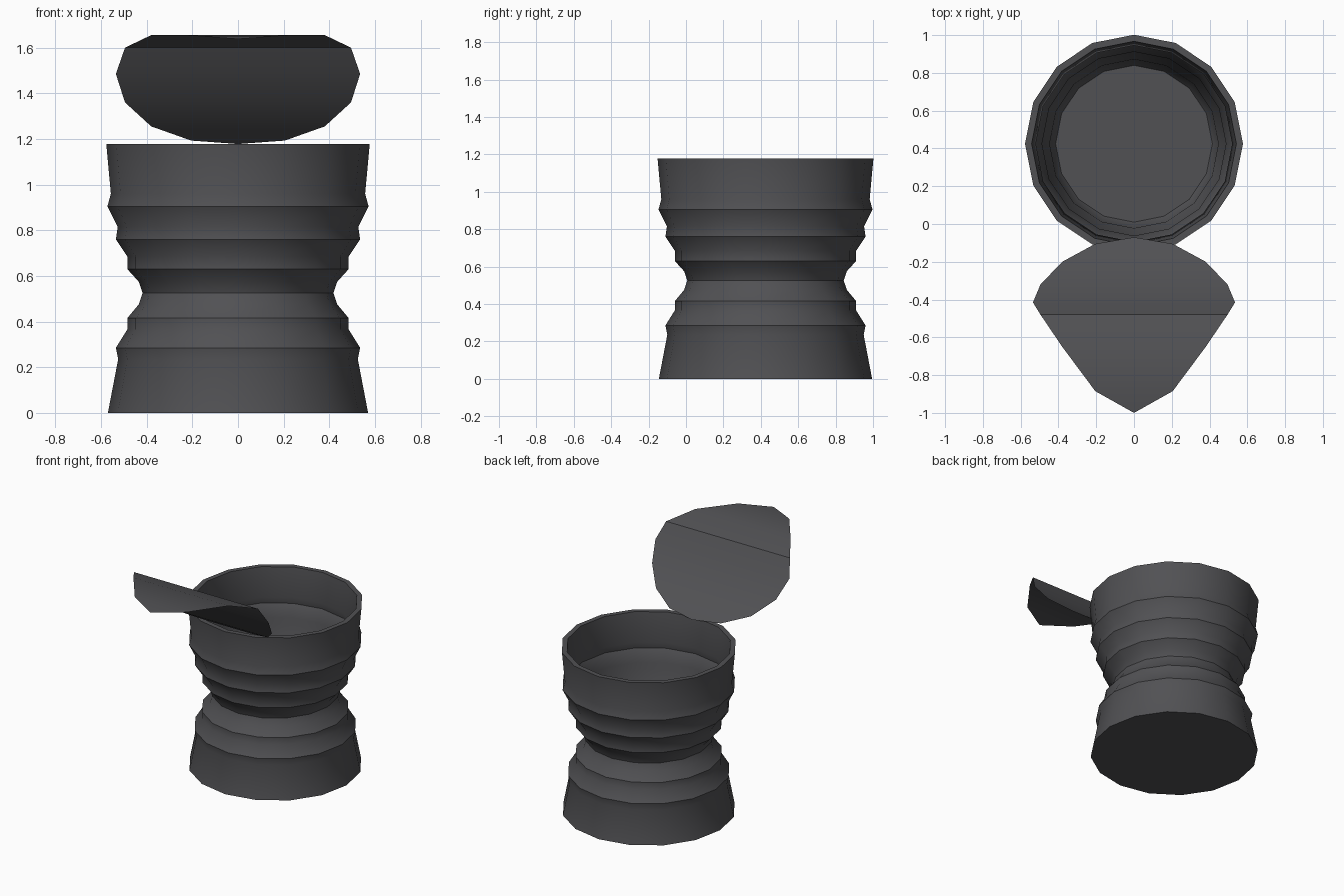
import bpy, bmesh, math

if "Cube" in bpy.data.objects:
    bpy.data.objects.remove(bpy.data.objects["Cube"])

dark = bpy.data.materials.new("dark grey plastic")
dark.diffuse_color = (0.082, 0.082, 0.088, 1)
dark.use_nodes = True
dark.node_tree.nodes["Principled BSDF"].inputs["Base Color"].default_value = dark.diffuse_color

SIDES = 16
CENTRE_Y = 0.425


def finish(name, bm):
    mesh = bpy.data.meshes.new(name)
    bm.to_mesh(mesh)
    bm.free()
    obj = bpy.data.objects.new(name, mesh)
    bpy.context.collection.objects.link(obj)
    mesh.materials.append(dark)
    bpy.ops.object.select_all(action='DESELECT')
    obj.select_set(True)
    bpy.context.view_layer.objects.active = obj
    bpy.ops.object.shade_smooth_by_angle(angle=math.radians(35))
    return obj


# Ribbed cup: outer wall upward, over the rim, then down the inside to the floor
profile = [
    (0.57, 0), (0.525, 0.235), (0.535, 0.285), (0.485, 0.365), (0.485, 0.415),
    (0.435, 0.475), (0.418, 0.525), (0.435, 0.575), (0.485, 0.63), (0.485, 0.685),
    (0.535, 0.76), (0.527, 0.815), (0.572, 0.905), (0.557, 0.96), (0.577, 1.177),
    (0.542, 1.177), (0.52, 0.965), (0.53, 0.92), (0.487, 0.835), (0.492, 0.785),
    (0.447, 0.705), (0.445, 0.65), (0.415, 0.60),
]
bm = bmesh.new()
rings = []
for r, z in profile:
    ring = []
    for i in range(SIDES):
        a = math.tau * i / SIDES
        ring.append(bm.verts.new((r * math.cos(a), CENTRE_Y + r * math.sin(a), z)))
    rings.append(ring)
for lo, hi in zip(rings, rings[1:]):
    for i in range(SIDES):
        j = (i + 1) % SIDES
        bm.faces.new((lo[i], lo[j], hi[j], hi[i]))
bm.faces.new(rings[0][::-1])   # underside
bm.faces.new(rings[-1])        # inner floor
finish("ribbed_cup", bm)

# Peeled-back lid: a round sheet bent along y, given as (half width, y, z)
stations = [
    (0, -0.07, 1.178), (0.205, -0.105, 1.193), (0.38, -0.20, 1.255),
    (0.495, -0.32, 1.36), (0.535, -0.415, 1.485), (0.495, -0.48, 1.60),
    (0.38, -0.65, 1.655), (0.205, -0.885, 1.652), (0, -1.0, 1.638),
]
bm = bmesh.new()
rows = []
for w, y, z in stations:
    xs = (-w, w) if w else (0,)
    rows.append([bm.verts.new((x, y, z)) for x in xs])
for near, far in zip(rows, rows[1:]):
    bm.faces.new(near[::-1] + far)
bm.normal_update()
if sum(f.normal.z for f in bm.faces) < 0:
    bmesh.ops.reverse_faces(bm, faces=bm.faces[:])
finish("peeled_lid", bm)
